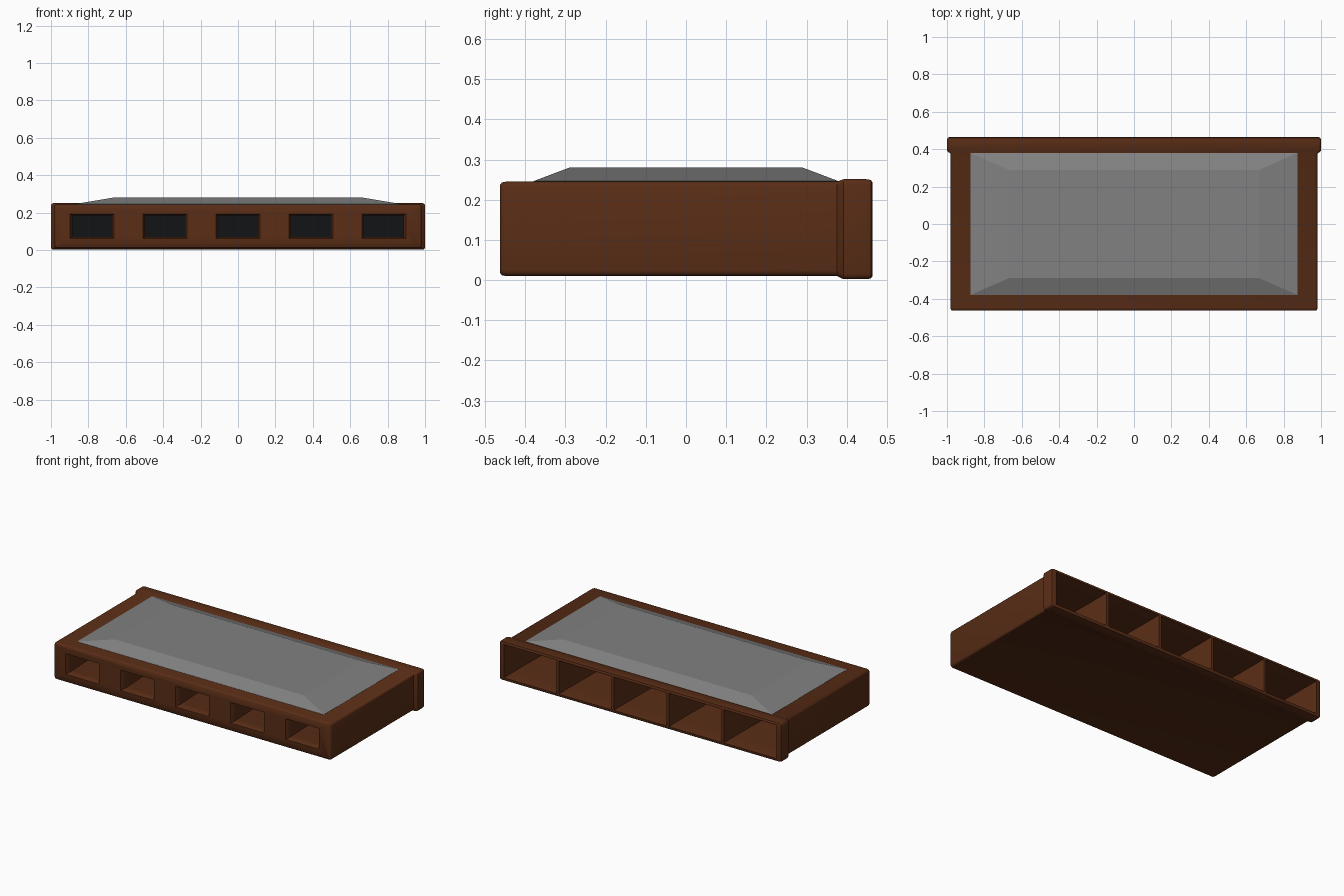
import bpy, bmesh, math

if "Cube" in bpy.data.objects:
    bpy.data.objects.remove(bpy.data.objects["Cube"])


def material(name, rgb):
    m = bpy.data.materials.new(name)
    m.diffuse_color = (*rgb, 1)
    m.use_nodes = True
    m.node_tree.nodes["Principled BSDF"].inputs["Base Color"].default_value = m.diffuse_color
    return m


brown = material("brown_wood", (0.10, 0.026, 0.008))
grey = material("grey_panel", (0.22, 0.22, 0.22))
black = material("dark_mesh", (0.006, 0.007, 0.008))


def loft(name, rings, mat=None):
    """Bridge equal-length rings of points and cap both ends."""
    bm = bmesh.new()
    rows = [[bm.verts.new(p) for p in ring] for ring in rings]
    n = len(rows[0])
    for a, b in zip(rows, rows[1:]):
        for i in range(n):
            j = (i + 1) % n
            bm.faces.new((a[i], a[j], b[j], b[i]))
    bm.faces.new(rows[0])
    bm.faces.new(rows[-1])
    bmesh.ops.recalc_face_normals(bm, faces=bm.faces)
    me = bpy.data.meshes.new(name)
    bm.to_mesh(me)
    bm.free()
    ob = bpy.data.objects.new(name, me)
    bpy.context.collection.objects.link(ob)
    if mat:
        me.materials.append(mat)
    return ob


def rounded_ring(y, hx, z0, z1, r, steps=3):
    """Rounded rectangle in the xz plane at depth y."""
    cz, hz = (z0 + z1) / 2, (z1 - z0) / 2
    pts = []
    for k, (sx, sz) in enumerate(((1, 1), (-1, 1), (-1, -1), (1, -1))):
        for s in range(steps + 1):
            a = math.pi / 2 * (k + s / steps)
            pts.append((sx * (hx - r) + r * math.cos(a), y,
                        cz + sz * (hz - r) + r * math.sin(a)))
    return pts


def rect_ring(y, cx, hx, cz, hz):
    return [(cx + sx * hx, y, cz + sz * hz)
            for sx, sz in ((1, 1), (-1, 1), (-1, -1), (1, -1))]


# body with the flared rear collar
body = loft("body", [
    rounded_ring(-0.463, 0.972, 0.018, 0.237, 0.010),
    rounded_ring(-0.458, 0.979, 0.012, 0.243, 0.013),
    rounded_ring(-0.448, 0.982, 0.010, 0.245, 0.014),
    rounded_ring(0.376, 0.982, 0.010, 0.245, 0.014),
    rounded_ring(0.392, 1.000, 0.002, 0.251, 0.014),
    rounded_ring(0.448, 1.000, 0.002, 0.251, 0.014),
    rounded_ring(0.460, 0.997, 0.004, 0.249, 0.012),
    rounded_ring(0.464, 0.990, 0.010, 0.243, 0.010),
], brown)

# five funnels: small windows in front, wide compartments at the back
bpy.context.view_layer.objects.active = body
for i in range(-2, 3):
    wx, bx = 0.39 * i, 0.39 * i
    rings = [rect_ring(-0.50, wx, 0.118, 0.1275, 0.066),
             rect_ring(-0.463, wx, 0.118, 0.1275, 0.066),
             rect_ring(-0.445, wx, 0.106, 0.1275, 0.058)]
    for s in range(9):
        t = s / 8
        e = math.sin(t * math.pi / 2)
        rings.append(rect_ring(-0.42 + 0.84 * t, bx, 0.106 + 0.074 * e,
                               0.1275, 0.058 + 0.042 * e))
    rings.append(rect_ring(0.466, bx, 0.187, 0.1275, 0.107))
    rings.append(rect_ring(0.50, bx, 0.187, 0.1275, 0.107))
    cutter = loft("funnel_cutter", rings)
    cutter.hide_render = True
    mod = body.modifiers.new("funnel", 'BOOLEAN')
    mod.operation = 'DIFFERENCE'
    mod.solver = 'EXACT'
    mod.object = cutter
    bpy.ops.object.modifier_apply(modifier=mod.name)
    bpy.data.objects.remove(cutter)

bpy.ops.object.select_all(action='DESELECT')
body.select_set(True)
bpy.ops.object.shade_smooth_by_angle(angle=math.radians(40))

# dark screen closing the funnels inside
loft("inner_screen", [rect_ring(-0.11, 0, 0.95, 0.1275, 0.105),
                      rect_ring(-0.10, 0, 0.95, 0.1275, 0.105)], black)


# raised top panel with sloped borders
def flat_ring(z, hx, hy):
    return [(sx * hx, sy * hy, z)
            for sx, sy in ((1, 1), (-1, 1), (-1, -1), (1, -1))]


loft("top_panel", [flat_ring(0.240, 0.875, 0.38), flat_ring(0.246, 0.875, 0.38),
                   flat_ring(0.280, 0.67, 0.29)], grey)
